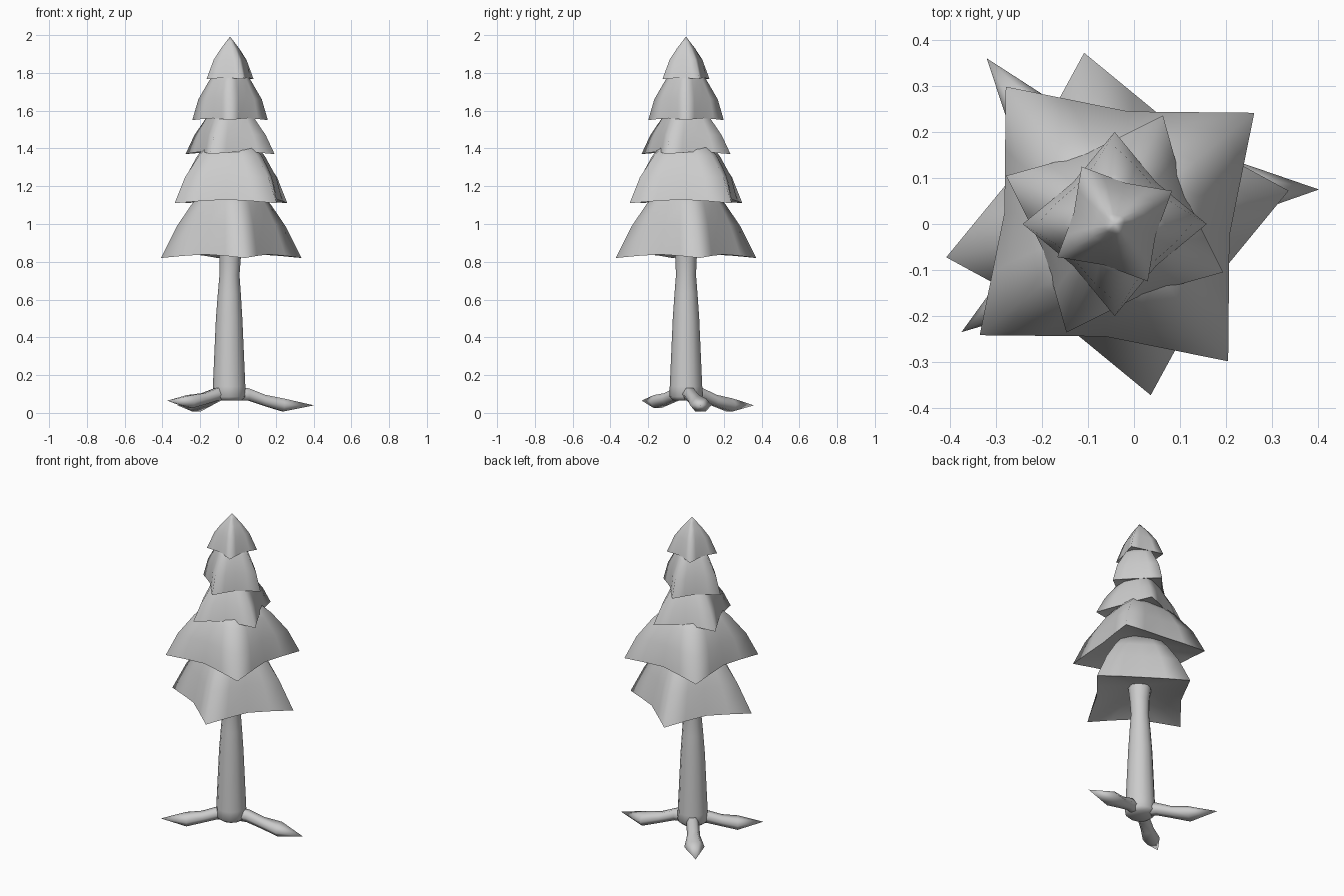
import bpy, bmesh, math
from mathutils import Vector

if "Cube" in bpy.data.objects:
    bpy.data.objects.remove(bpy.data.objects["Cube"])

CX = -0.042  # trunk axis


def loft(name, rings, start, end, sharp=40):
    """Skin closed rings of points; close both ends with a point."""
    bm = bmesh.new()
    loops = [[bm.verts.new(p) for p in r] for r in rings]
    n = len(loops[0])
    for a, b in zip(loops, loops[1:]):
        for i in range(n):
            j = (i + 1) % n
            bm.faces.new((a[i], a[j], b[j], b[i]))
    for loop, p in ((loops[0], start), (loops[-1], end)):
        c = bm.verts.new(p)
        for i in range(n):
            bm.faces.new((loop[i], loop[(i + 1) % n], c))
    bmesh.ops.recalc_face_normals(bm, faces=bm.faces)
    me = bpy.data.meshes.new(name)
    bm.to_mesh(me)
    bm.free()
    me.shade_smooth()
    me.set_sharp_from_angle(angle=math.radians(sharp))
    ob = bpy.data.objects.new(name, me)
    bpy.context.collection.objects.link(ob)
    return ob


# Foliage: four-cornered skirts with sagging corners and hollow undersides
MID = (0.64, 0.70, 0.77, 0.82)     # edge-middle radius relative to corner
SOFT = (0, 0.015, 0.03, 0.04)      # rounding beside the corners
LIFT = (0.05, 0.03, 0, 0)          # edge-middle height above corner, per radius


def tier(name, rot, levels, top, cx=CX):
    rings = []
    for (z, r), m, soft, lift in zip(levels, MID, SOFT, LIFT):
        h = math.sqrt(0.5)
        pattern = []
        for q in range(4):
            # corner, beside corner, edge middle, beside next corner
            a = math.radians(rot + 90 * q)
            quarter = ((1 + m * h) / 2 + soft, m * h / 2 + soft)
            for u, v, k in ((1, 0, 0), (*quarter, .6), (m * h, m * h, 1), (*quarter[::-1], .6)):
                pattern.append((cx + r * (u * math.cos(a) - v * math.sin(a)),
                                r * (u * math.sin(a) + v * math.cos(a)), z + lift * r * k))
        rings.append(pattern)
    z0, r0 = levels[0]
    loft(name, rings, (cx, 0, z0 + 0.27 * r0), (CX, 0, top), 110)


tier("foliage_tier_1", 11, [(.82, .379), (.99, .292), (1.10, .216), (1.18, .15)], 1.19, -.036)
tier("foliage_tier_2", 39, [(1.11, .384), (1.245, .315), (1.36, .22), (1.43, .14)], 1.44, -.037)
tier("foliage_tier_3", 66, [(1.37, .258), (1.47, .207), (1.56, .14), (1.61, .1)], 1.62)
tier("foliage_tier_4", 0, [(1.55, .2), (1.66, .168), (1.76, .11), (1.80, .08)], 1.81)
tier("foliage_tier_5", 30, [(1.767, .144), (1.87, .1), (1.93, .055), (1.965, .024)], 1.992)

# Trunk: slightly crooked, tapering
TRUNK = [(.065, -.046, .065), (.085, -.047, .088), (.14, -.047, .086), (.5, -.047, .070),
         (.63, -.046, .061), (.73, -.045, .053), (.82, -.042, .057), (.93, -.042, .07)]
loft("trunk", [[(x + r * math.cos(math.tau * i / 12), r * math.sin(math.tau * i / 12), z)
                for i in range(12)] for z, x, r in TRUNK],
     (CX, 0, .065), (CX, 0, .95), 60)


# Roots: drooping spade-ended tubes
def root(name, tip, z_mid, width, bend=0):
    tip = Vector(tip)
    base = Vector((CX, 0, 0))
    d = Vector((tip.x - CX, tip.y, 0))
    side = Vector((-d.y, d.x, 0)).normalized()
    rings = []
    for t, z, w, h, b in ((.05, .10, .036, .036, 0), (.22, .098, .036, .034, .2),
                          (.42, (z_mid + .09) / 2, .038, .031, .6), (.64, z_mid, width, .036, 1)):
        c = base + d * t + side * bend * b + Vector((0, 0, z))
        rings.append([c + side * w * math.cos(math.tau * i / 6)
                      + Vector((0, 0, h * math.sin(math.tau * i / 6) * 1.1)) for i in range(6)])
    loft(name, rings, base + Vector((0, 0, .1)), tip, 88)


root("root_right", (.402, .075, .04), .042, .058, .03)
root("root_back", (-.32, .36, .04), .042, .058)
root("root_front_left", (-.375, -.235, .065), .06, .05)
